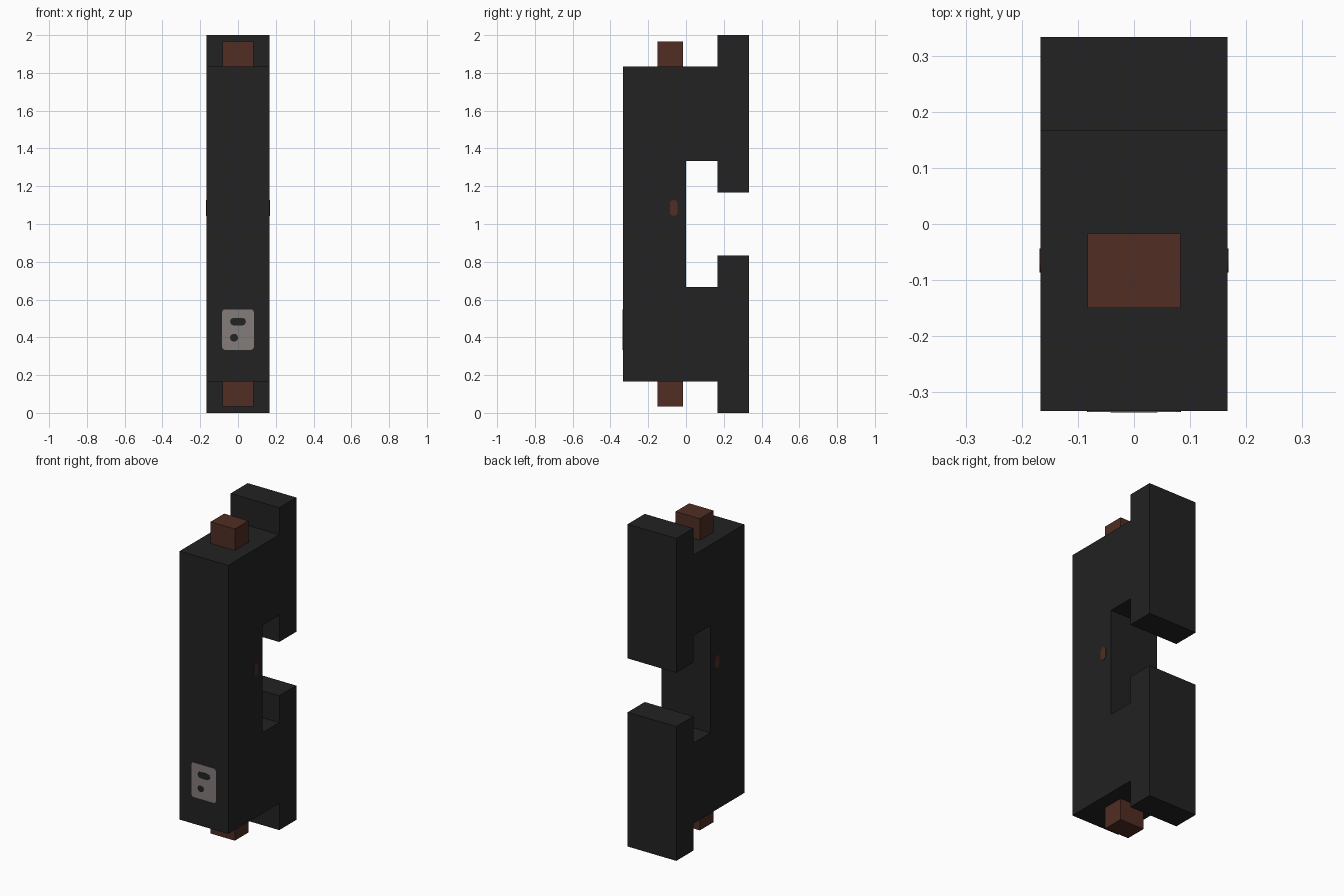
import bpy, bmesh
from math import sin, cos, pi
from mathutils import Vector

cube = bpy.data.objects.get("Cube")
if cube:
    bpy.data.objects.remove(cube, do_unlink=True)


def material(name, rgb):
    m = bpy.data.materials.new(name)
    m.use_nodes = True
    color = (*rgb, 1)
    m.diffuse_color = color
    m.node_tree.nodes["Principled BSDF"].inputs["Base Color"].default_value = color
    return m


BLACK = material("matte black", (0.016, 0.016, 0.016))
BROWN = material("dark brown", (0.082, 0.027, 0.017))
GREY = material("warm grey", (0.23, 0.2, 0.195))


def prism(name, outline, place, direction, mat):
    """Extrude a flat outline, placed in space by place(u, v), along direction."""
    bm = bmesh.new()
    face = bm.faces.new([bm.verts.new(place(u, v)) for u, v in outline])
    ext = bmesh.ops.extrude_face_region(bm, geom=[face])
    moved = [g for g in ext["geom"] if isinstance(g, bmesh.types.BMVert)]
    bmesh.ops.translate(bm, verts=moved, vec=Vector(direction))
    bmesh.ops.recalc_face_normals(bm, faces=bm.faces)
    mesh = bpy.data.meshes.new(name)
    bm.to_mesh(mesh)
    bm.free()
    mesh.materials.append(mat)
    obj = bpy.data.objects.new(name, mesh)
    bpy.context.collection.objects.link(obj)
    return obj


def rounded(cu, cv, w, h, r, steps=5):
    """Rounded rectangle outline."""
    pts = []
    for q, (su, sv) in enumerate([(1, 1), (-1, 1), (-1, -1), (1, -1)]):
        for i in range(steps):
            a = (q + i / (steps - 1)) * pi / 2
            pts.append((cu + su * (w / 2 - r) + r * cos(a),
                        cv + sv * (h / 2 - r) + r * sin(a)))
    return pts


W = 1 / 6      # half width
FRONT = -1 / 3

# Body: upper half of the side profile, mirrored about mid height
upper = [(0, 1.333), (W, 1.333), (W, 1.167), (2 * W, 1.167),
         (2 * W, 2), (W, 2), (W, 1.833), (FRONT, 1.833)]
profile = upper + [(y, 2 - z) for y, z in reversed(upper)]
prism("body", profile, lambda y, z: (-W, y, z), (2 * W, 0, 0), BLACK)

# Blocks protruding from both ends
block = [(-0.083, -0.15), (0.083, -0.15), (0.083, -0.017), (-0.083, -0.017)]
for name, z, dz in (("top_block", 1.833, 0.134), ("bottom_block", 0.167, -0.134)):
    prism(name, block, lambda x, y: (x, y, z), (0, 0, dz), BROWN)

# Small oval buttons on both sides
for name, s in (("left_button", 1), ("right_button", -1)):
    prism(name, rounded(-0.065, 1.085, 0.042, 0.083, 0.0205),
          lambda y, z: (s * W, y, z), (s * 0.002, 0, 0), BROWN)

# Front plate with a slot and a round hole
prism("front_plate", rounded(0, 0.441, 0.167, 0.214, 0.014),
      lambda x, z: (x, FRONT, z), (0, -0.002, 0), GREY)
for name, shape in (("plate_slot", rounded(0, 0.483, 0.083, 0.04, 0.0195)),
                    ("plate_hole", rounded(-0.021, 0.398, 0.042, 0.04, 0.0195))):
    prism(name, shape, lambda x, z: (x, FRONT - 0.001, z), (0, -0.002, 0), BLACK)
